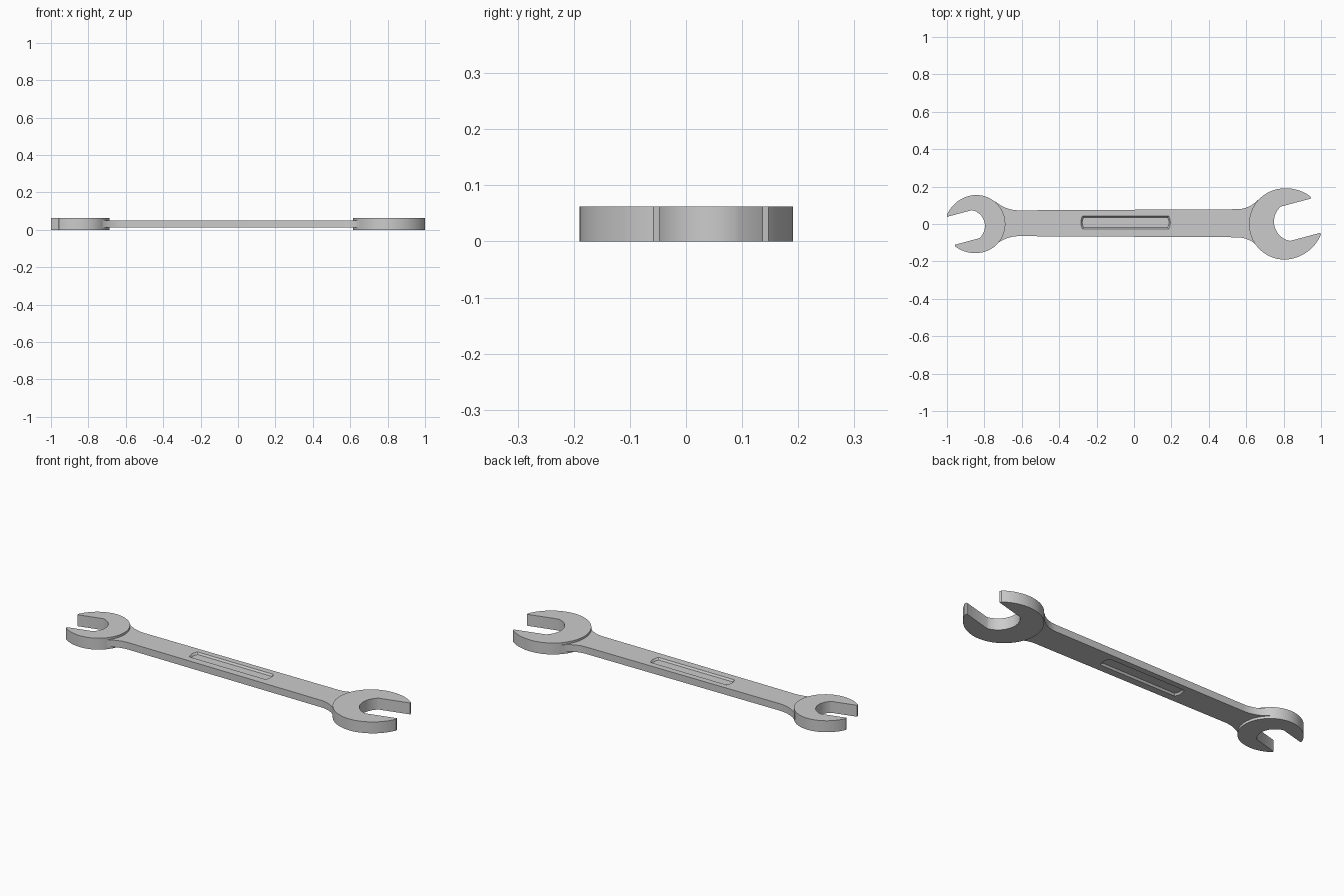
import bpy, bmesh
from math import sin, cos, pi, atan2, hypot, radians
from mathutils import Matrix, Vector

if "Cube" in bpy.data.objects:
    bpy.data.objects.remove(bpy.data.objects["Cube"])


def arc(cx, cy, r, a0, a1, n):
    return [(cx + r * cos(a0 + (a1 - a0) * i / n), cy + r * sin(a0 + (a1 - a0) * i / n))
            for i in range(n + 1)]


def prism(name, bottom, top, z0, z1, smooth=True):
    """Solid between two matching outlines."""
    bm = bmesh.new()
    lo = [bm.verts.new((x, y, z0)) for x, y in bottom]
    hi = [bm.verts.new((x, y, z1)) for x, y in top]
    n = len(lo)
    bm.faces.new(lo[::-1])
    bm.faces.new(hi)
    for i in range(n):
        j = (i + 1) % n
        bm.faces.new((lo[i], lo[j], hi[j], hi[i]))
    bmesh.ops.recalc_face_normals(bm, faces=bm.faces)
    mesh = bpy.data.meshes.new(name)
    bm.to_mesh(mesh)
    bm.free()
    ob = bpy.data.objects.new(name, mesh)
    bpy.context.collection.objects.link(ob)
    return ob


def smooth(ob):
    bpy.ops.object.select_all(action='DESELECT')
    ob.select_set(True)
    bpy.context.view_layer.objects.active = ob
    bpy.ops.object.shade_smooth_by_angle(angle=radians(30))


# Open-ended jaw: round back, slightly flatter jaw tips, rounded throat
def jaw(name, cx, radius, angle):
    tip, half, tip_out, seat, depth = 0.172, 0.095, 0.106, 0.005, 0.06
    R = (tip ** 2 + (0.19 - tip_out) ** 2) / (2 * (0.19 - tip_out))
    a_tip = atan2(tip_out - 0.19 + R, tip)
    rt = (half ** 2 + depth ** 2) / (2 * depth)
    ct = seat - depth + rt
    a_t = atan2(half, seat - ct)
    pts = arc(0, 0.19 - R, R, a_tip, pi / 2, 14)
    pts += arc(0, 0, 0.19, pi / 2, 3 * pi / 2, 40)[1:-1]
    pts += arc(0, R - 0.19, R, -pi / 2, -a_tip, 14)
    pts += [(tip, -half)]
    pts += arc(ct, 0, rt, 2 * pi - a_t, a_t, 24)
    pts += [(tip, half)]
    m = Matrix.Translation((cx, 0, 0)) @ Matrix.Rotation(angle, 4, 'Z') @ Matrix.Scale(radius / 0.19, 4)
    pts = [(m @ Vector((x, y, 0))).to_2d() for x, y in pts]
    smooth(prism(name, pts, pts, 0, 0.0625))


jaw("large_jaw", 0.805, 0.19, radians(15))
jaw("small_jaw", -0.843, 0.155, radians(195))


# Flare from the handle edge, tangent to the handle and to the jaw circle
def flare(cx, r, x0, h):
    dx = cx - x0
    rf = (dx * dx + h * h - r * r) / (2 * (r - h))
    a_end = atan2(-h - rf, dx)
    if dx < 0:
        a_end = atan2(-h - rf, dx)
    return arc(x0, h + rf, rf, -pi / 2, a_end, 14)


# Handle with flared ends
right = flare(0.805, 0.19, 0.55, 0.075)
left = flare(-0.843, 0.155, -0.615, 0.069)
upper = left[::-1] + right
shift = 0.004
outline = [(x, y + shift) for x, y in upper] + [(x, shift - y) for x, y in upper[::-1]]
handle = prism("handle", outline, outline, 0.013, 0.051)


# Tapered pockets with bowed ends, on both sides of the handle
def pocket(inset):
    x0, x1, y0, y1 = -0.285 + inset, 0.195 - inset, -0.028 + inset, 0.044 - inset
    bow, n = 0.009, 6
    ts = [i / n for i in range(n + 1)]
    pts = [(x1 - bow * (2 * t - 1) ** 2, y0 + (y1 - y0) * t) for t in ts]
    pts += [(x0 + bow * (2 * t - 1) ** 2, y1 - (y1 - y0) * t) for t in ts]
    return pts


for name, z_open, z_floor in (("top", 0.052, 0.041), ("bottom", 0.012, 0.023)):
    cutter = prism(name + "_pocket_cutter", pocket(0), pocket(0.008), z_open, z_floor)
    cutter.hide_render = True
    mod = handle.modifiers.new(name, 'BOOLEAN')
    mod.operation = 'DIFFERENCE'
    mod.solver = 'EXACT'
    mod.object = cutter
    bpy.context.view_layer.objects.active = handle
    bpy.ops.object.modifier_apply(modifier=mod.name)
    bpy.data.objects.remove(cutter)
smooth(handle)
